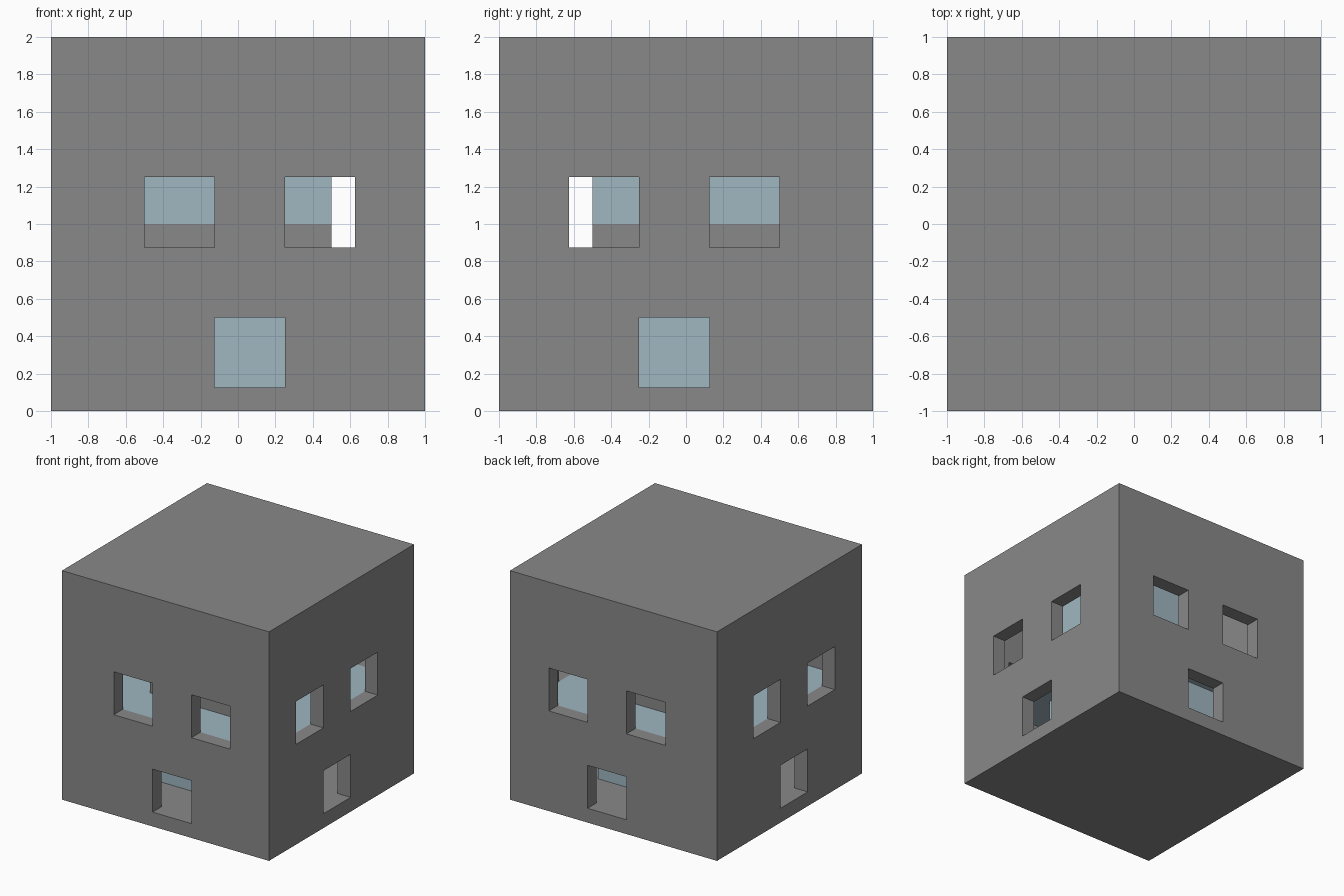
import bpy

default = bpy.data.objects.get("Cube")
if default:
    bpy.data.objects.remove(default, do_unlink=True)


def material(name, rgb):
    mat = bpy.data.materials.new(name)
    mat.use_nodes = True
    mat.diffuse_color = (*rgb, 1)
    mat.node_tree.nodes["Principled BSDF"].inputs["Base Color"].default_value = (*rgb, 1)
    return mat


grey = material("wall_grey", (0.25, 0.25, 0.25))
blue = material("pale_blue", (0.35, 0.47, 0.53))


def box(name, low, high, mat):
    """Axis-aligned box between two opposite corners."""
    bpy.ops.mesh.primitive_cube_add(size=1)
    obj = bpy.context.object
    obj.name = name
    for v in obj.data.vertices:
        v.co = [lo if c < 0 else hi for c, lo, hi in zip(v.co, low, high)]
    obj.data.materials.append(mat)
    return obj


def carve(target, low, high):
    """Cut a box out of the target and discard the cutter."""
    cutter = box("cutter", low, high, grey)
    cutter.hide_render = True
    mod = target.modifiers.new("cut", "BOOLEAN")
    mod.operation = "DIFFERENCE"
    mod.solver = "EXACT"
    mod.object = cutter
    bpy.context.view_layer.objects.active = target
    bpy.ops.object.modifier_apply(modifier=mod.name)
    bpy.data.objects.remove(cutter, do_unlink=True)


WALL = 0.125
IN = 1 - WALL
SIZE = 0.375  # window width and height
CORE = 0.5    # half width of the central core

# Hollow outer walls
walls = box("outer_walls", (-1, -1, 0), (1, 1, 2), grey)
carve(walls, (-IN, -IN, WALL), (IN, IN, 2 - WALL))

# Window openings, facing each other across the building
for start, sill in ((-0.5, IN), (0.25, IN), (-0.125, WALL)):
    end, top = start + SIZE, sill + SIZE
    carve(walls, (start, -1.1, sill), (end, 1.1, top))
    carve(walls, (-1.1, -end, sill), (1.1, -start, top))

# Floor between the two storeys
box("middle_floor", (-IN, -IN, IN - WALL), (IN, IN, IN), blue)

# Central core, with a grey plinth on the upper storey
box("lower_core", (-CORE, -CORE, WALL), (CORE, CORE, IN - WALL), blue)
box("core_plinth", (-CORE, -CORE, IN), (CORE, CORE, 1), grey)
box("upper_core", (-CORE, -CORE, 1), (CORE, CORE, 2 - WALL), blue)
